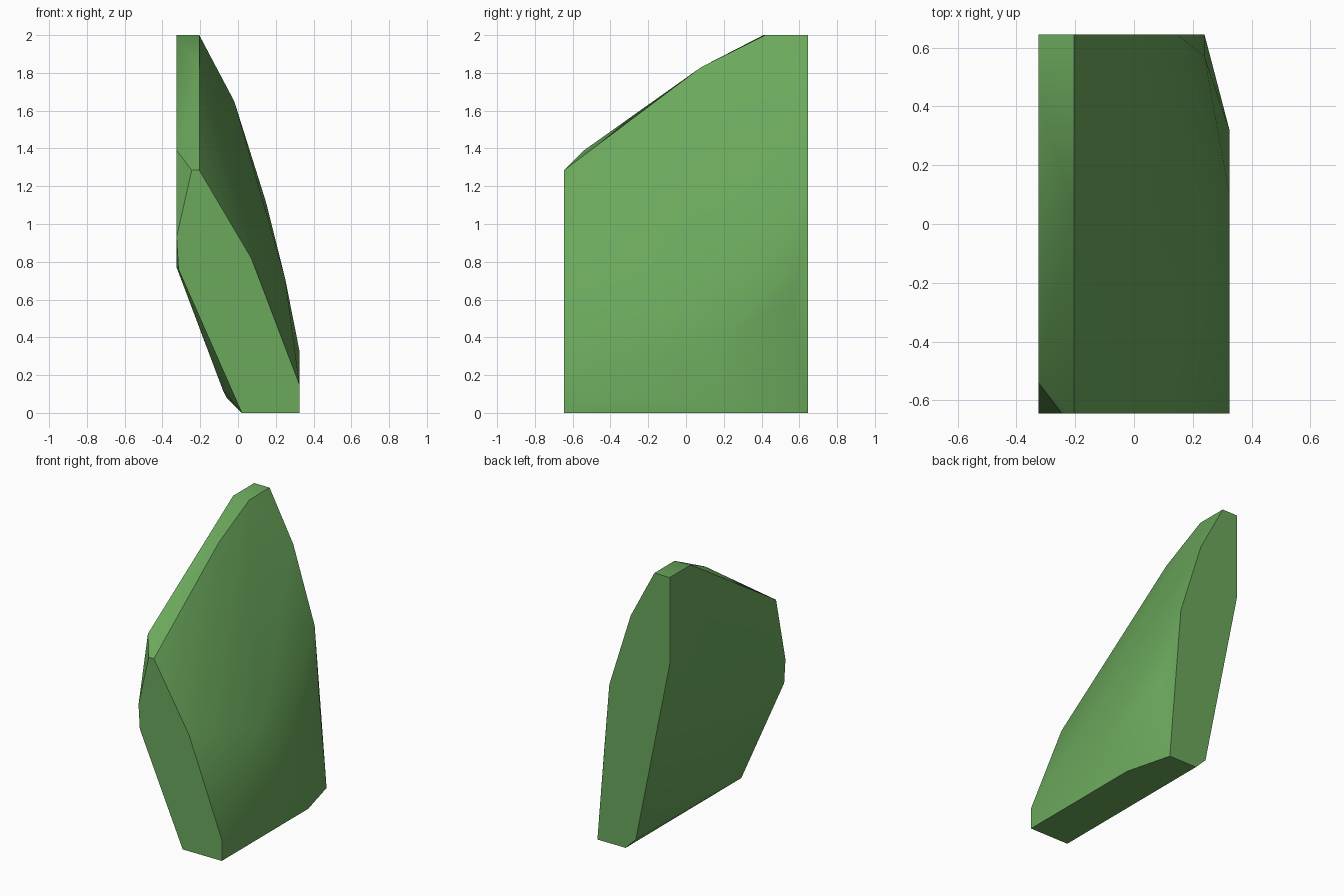
import bpy, bmesh, math

cube = bpy.data.objects.get("Cube")
if cube:
    bpy.data.objects.remove(cube, do_unlink=True)

HX, HY, H = 0.325, 0.645, 2.0   # half width, half depth, height

# Front outline (x, z)
front = [(0.02, 0), (HX, 0), (HX, 0.15), (0.07, 0.82), (-0.205, 1.285),
         (-0.245, 1.285), (-HX, 0.93), (-0.315, 0.76)]
# Back outline (x, z)
back = [(0.02, 0), (0.24, 0), (0.147, 1.12), (-0.02, 1.65), (-0.205, H),
        (-HX, H), (-HX, 1.39), (-0.06, 0.08)]
# Corners between the two ends (x, y, z)
middle = [
    (-0.205, 0.42, H), (-HX, 0.41, H),            # front of the flat top
    (-0.205, 0.08, 1.83), (-HX, -0.54, 1.39),     # sloping ridge
    (HX, 0.32, 0), (HX, 0.1, 0.33),               # outer wall
    (0.25, -0.1, 0.71), (0.24, 0.57, 0.6),        # bulge of the outer slope
    (-HX, -0.5, 0.77), (-0.08, 0.3, 0.12),        # bulge of the underside
]
points = [(x, -HY, z) for x, z in front] + [(x, HY, z) for x, z in back] + middle

# Faceted stone slab wrapped around the corners
bm = bmesh.new()
for p in points:
    bm.verts.new(p)
hull = bmesh.ops.convex_hull(bm, input=bm.verts[:])
loose = {v for v in hull["geom_interior"] + hull["geom_unused"]
         if isinstance(v, bmesh.types.BMVert)}
bmesh.ops.delete(bm, geom=list(loose), context='VERTS')
bmesh.ops.dissolve_limit(bm, angle_limit=math.radians(0.5),
                         verts=bm.verts[:], edges=bm.edges[:])
bmesh.ops.recalc_face_normals(bm, faces=bm.faces[:])
mesh = bpy.data.meshes.new("stone_slab")
bm.to_mesh(mesh)
bm.free()

slab = bpy.data.objects.new("stone_slab", mesh)
bpy.context.collection.objects.link(slab)

# Single green colour
green = bpy.data.materials.new("leaf_green")
green.use_nodes = True
colour = (0.147, 0.392, 0.107, 1.0)
green.diffuse_color = colour
green.node_tree.nodes["Principled BSDF"].inputs["Base Color"].default_value = colour
mesh.materials.append(green)

# Soft slopes, crisp rims
bpy.ops.object.select_all(action='DESELECT')
slab.select_set(True)
bpy.context.view_layer.objects.active = slab
bpy.ops.object.shade_smooth_by_angle(angle=math.radians(30))
